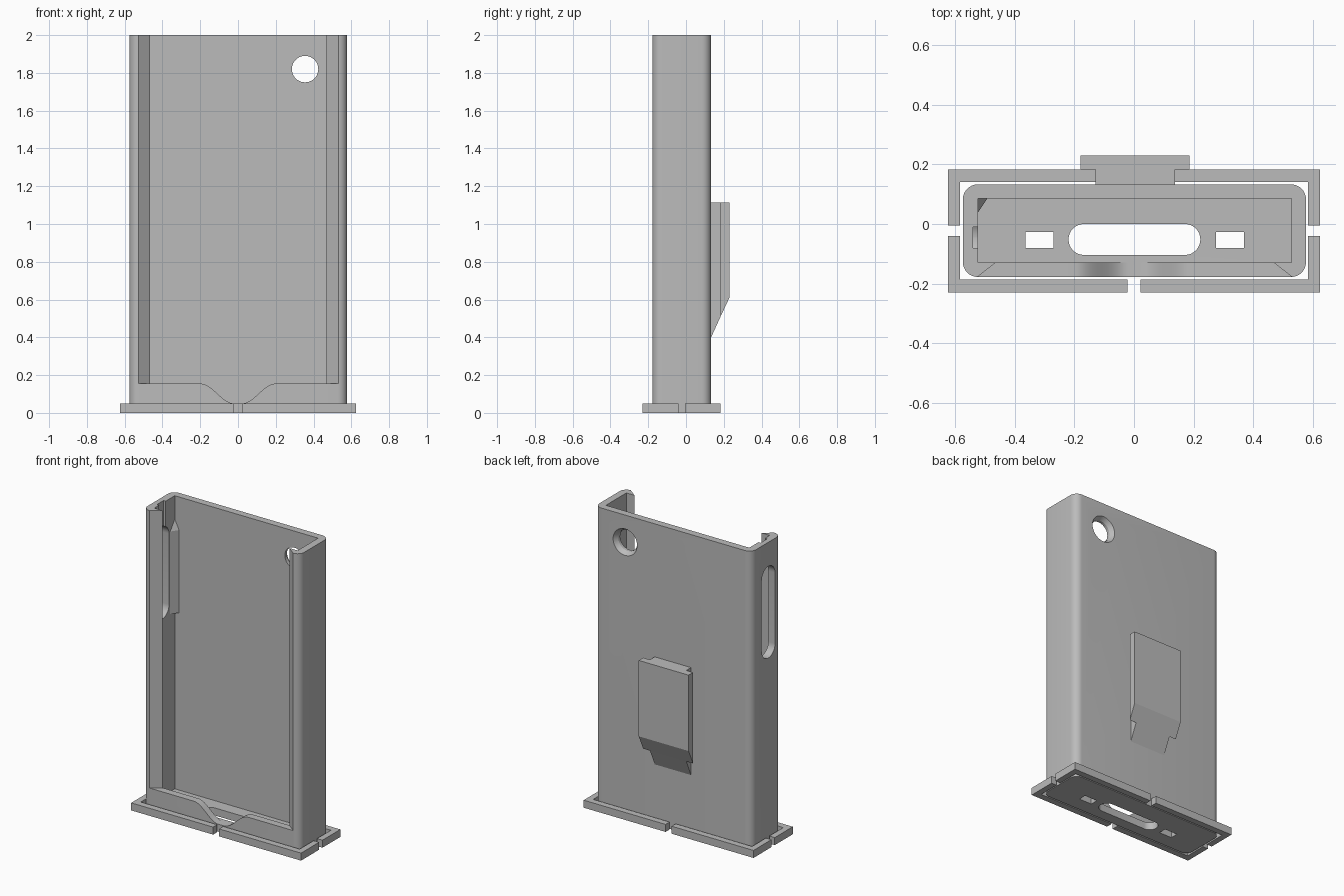
import bpy, bmesh, math
from mathutils import Vector

cube = bpy.data.objects.get("Cube")
if cube:
    bpy.data.objects.remove(cube, do_unlink=True)

grey = bpy.data.materials.new("plain grey")
grey.use_nodes = True
grey.diffuse_color = (0.5, 0.5, 0.5, 1)
grey.node_tree.nodes["Principled BSDF"].inputs["Base Color"].default_value = (0.5, 0.5, 0.5, 1)


def place(axis, p, d):
    a, b = p
    return {"x": (d, a, b), "y": (a, d, b), "z": (a, b, d)}[axis]


def prism(name, pts, axis, lo, hi, end_pts=None):
    """Extrude a flat profile along an axis, optionally changing its far end."""
    bm = bmesh.new()
    near = [bm.verts.new(place(axis, p, lo)) for p in pts]
    far = [bm.verts.new(place(axis, p, hi)) for p in (end_pts or pts)]
    bm.faces.new(near)
    bm.faces.new(far[::-1])
    for i in range(len(pts)):
        j = (i + 1) % len(pts)
        bm.faces.new((near[j], near[i], far[i], far[j]))
    bmesh.ops.recalc_face_normals(bm, faces=bm.faces)
    mesh = bpy.data.meshes.new(name)
    bm.to_mesh(mesh)
    bm.free()
    mesh.materials.append(grey)
    obj = bpy.data.objects.new(name, mesh)
    bpy.context.collection.objects.link(obj)
    return obj


def rect(a0, a1, b0, b1):
    return [(a0, b0), (a1, b0), (a1, b1), (a0, b1)]


def rounded(a0, a1, b0, b1, r, n=8):
    """Rectangle outline with round corners."""
    pts = []
    corners = [(a1 - r, b1 - r), (a0 + r, b1 - r), (a0 + r, b0 + r), (a1 - r, b0 + r)]
    for k, (ca, cb) in enumerate(corners):
        for i in range(n + 1):
            t = math.pi / 2 * (k + i / n)
            p = (ca + r * math.cos(t), cb + r * math.sin(t))
            if not pts or (Vector(p) - Vector(pts[-1])).length > 1e-4:
                pts.append(p)
    if (Vector(pts[0]) - Vector(pts[-1])).length < 1e-4:
        pts.pop()
    return pts


def circle(a, b, r, n=40):
    return [(a + r * math.cos(2 * math.pi * i / n), b + r * math.sin(2 * math.pi * i / n))
            for i in range(n)]


def cut(target, cutter):
    bpy.context.view_layer.objects.active = target
    mod = target.modifiers.new("cut", "BOOLEAN")
    mod.operation = "DIFFERENCE"
    mod.solver = "EXACT"
    mod.object = cutter
    bpy.ops.object.modifier_apply(modifier=mod.name)
    bpy.data.objects.remove(cutter, do_unlink=True)


# Case: rounded block with a deep pocket
case = prism("case", rounded(-0.575, 0.578, -0.178, 0.133, 0.05), "z", 0, 2)
cut(case, prism("pocket", rect(-0.525, 0.53, -0.13, 0.085), "z", 0.05, 2.1))

# Front opening with slanted side lips
cut(case, prism("front_opening", [(-0.565, -0.208), (0.57, -0.208), (0.457, -0.12), (-0.452, -0.12)],
                "z", 0.155, 2.1))

# Curved thumb dip in the front sill
dip = []
for i in range(17):
    t = i / 16
    dip.append((-0.2 + 0.18 * t, 0.05 + 0.0525 * (1 + math.cos(math.pi * t))))
dip = [(-0.2, 0.2)] + dip + [(-x, z) for x, z in reversed(dip)] + [(0.2, 0.2)]
cut(case, prism("thumb_dip", dip, "y", -0.3, -0.1))

# Floor slots
cut(case, prism("long_floor_slot", rounded(-0.22, 0.223, -0.104, 0, 0.0519), "z", -0.1, 0.1))
for x in (-0.318, 0.322):
    cut(case, prism("small_floor_slot", rect(x - 0.047, x + 0.047, -0.08, -0.027), "z", -0.1, 0.1))

# Countersunk hole through the back
cut(case, prism("back_hole", circle(0.355, 1.82, 0.07), "y", 0.05, 0.2))
cut(case, prism("countersink", circle(0.355, 1.82, 0.07), "y", 0.105, 0.14, circle(0.355, 1.82, 0.093)))

# Side wall slot with a shallow groove leading in from the top
cut(case, prism("side_slot", rounded(-0.115, 0.025, 1.23, 1.84, 0.0699), "x", -0.7, -0.5))
cut(case, prism("side_groove", rect(-0.08, -0.01, 1.7, 2.1), "x", -0.541, -0.5))

# Pointed wedge in the inner corner beside the slot
wedge = prism("corner_wedge", [(-0.53, 0.03), (-0.49, 0.09), (-0.53, 0.09)], "z", 1.23, 1.78)
for v in wedge.data.vertices:
    if v.co.x < -0.52 and v.co.y > 0.08 and v.co.z > 1.5:
        v.co.z += 0.08

# Belt clip: narrow neck and wider plate sharing one sloped underside
prism("clip_neck", [(0.12, 0.4), (0.133, 0.4), (0.183, 0.51), (0.183, 1.115), (0.12, 1.115)],
      "x", -0.13, 0.137)
prism("clip_plate", [(0.183, 0.51), (0.23, 0.61), (0.23, 1.115), (0.183, 1.115)],
      "x", -0.18, 0.187)

# Four corner pieces of the loose base rim
ox, ix, gx = 0.625, 0.585, 0.022
for side, sx in (("right", -1), ("left", 1)):
    for end, oy, iy, gy in (("front", -0.23, -0.187, -0.04), ("back", 0.183, 0.141, -0.005)):
        outline = [(gx, oy), (ox, oy), (ox, gy), (ix, gy), (ix, iy), (gx, iy)]
        prism(f"base_rim_{end}_{side}", [(sx * x, y) for x, y in outline], "z", 0, 0.05)

# Smooth the round corners and bores only
bpy.ops.object.select_all(action="DESELECT")
case.select_set(True)
bpy.context.view_layer.objects.active = case
bpy.ops.object.shade_smooth_by_angle(angle=math.radians(30))
